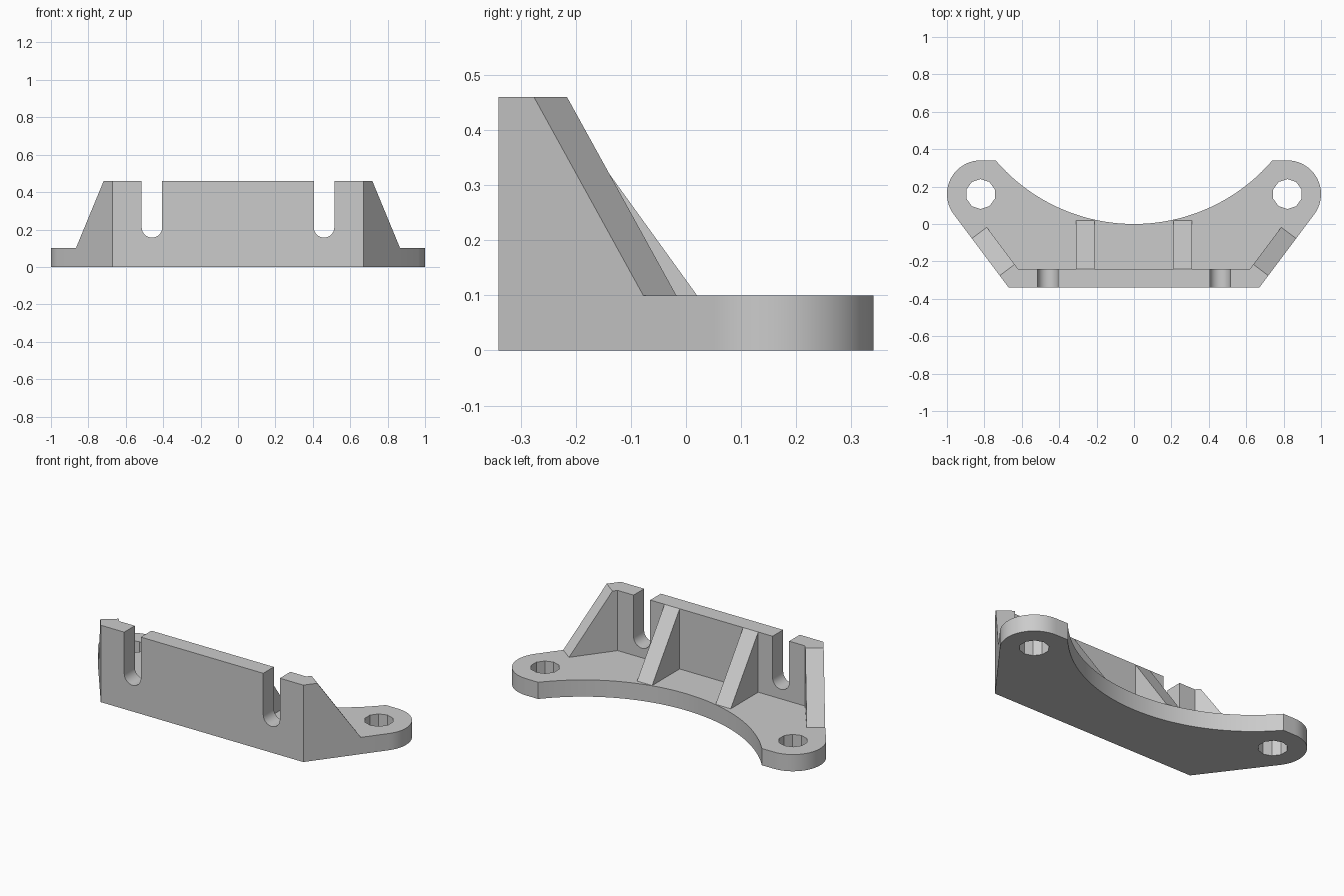
import bpy, bmesh
from math import sin, cos, pi, radians, asin, atan2
from mathutils import Vector

cube = bpy.data.objects.get("Cube")
if cube:
    bpy.data.objects.remove(cube)

grey = bpy.data.materials.new("light grey")
grey.use_nodes = True
COLOUR = (0.6, 0.6, 0.6, 1)
grey.diffuse_color = COLOUR
grey.node_tree.nodes["Principled BSDF"].inputs["Base Color"].default_value = COLOUR


def prism(name, outline, sweep):
    """Extrude a closed outline of 3D points along the sweep vector."""
    bm = bmesh.new()
    face = bm.faces.new([bm.verts.new(p) for p in outline])
    ext = bmesh.ops.extrude_face_region(bm, geom=[face])
    moved = [v for v in ext["geom"] if isinstance(v, bmesh.types.BMVert)]
    bmesh.ops.translate(bm, verts=moved, vec=sweep)
    bmesh.ops.recalc_face_normals(bm, faces=bm.faces)
    mesh = bpy.data.meshes.new(name)
    bm.to_mesh(mesh)
    bm.free()
    mesh.materials.append(grey)
    obj = bpy.data.objects.new(name, mesh)
    bpy.context.collection.objects.link(obj)
    return obj


def arc(cx, cy, r, a0, a1, n):
    return [(cx + r * cos(a0 + (a1 - a0) * i / n),
             cy + r * sin(a0 + (a1 - a0) * i / n)) for i in range(n + 1)]


def combine(target, part, operation):
    mod = target.modifiers.new(part.name, 'BOOLEAN')
    mod.operation, mod.solver, mod.object = operation, 'EXACT', part
    bpy.context.view_layer.objects.active = target
    bpy.ops.object.modifier_apply(modifier=mod.name)
    bpy.data.objects.remove(part)


TOP, PLATE, FRONT, BACK = 0.46, 0.1, -0.34, -0.24
EAR_X, EAR_Y, EAR_R = 0.82, 0.16, 0.18
CORNER = 0.67
BOW_R = 0.975

# Base plate: slanted sides, round ears and a concave back edge
half = [(CORNER, FRONT)] + arc(EAR_X, EAR_Y, EAR_R, atan2(-0.6, 0.8), pi / 2, 20)
sweep_angle = asin(0.74 / BOW_R)
bow = arc(0, BOW_R, BOW_R, -pi / 2 + sweep_angle, -pi / 2 - sweep_angle, 40)
outline = half + bow + [(-x, y) for x, y in reversed(half)]
bracket = prism("mounting_bracket", [(x, y, 0) for x, y in outline], (0, 0, PLATE))

# Upright front wall
wall = prism("front_wall", [(-CORNER, FRONT, 0), (CORNER, FRONT, 0),
                            (CORNER, FRONT, TOP), (-CORNER, FRONT, TOP)],
             (0, BACK - FRONT, 0))
combine(bracket, wall, 'UNION')

for s in (-1, 1):
    # Sloped end gusset along the slanted side
    start = Vector((s * CORNER, FRONT, 0))
    along = Vector((s * 0.6, 0.8, 0))
    inward = Vector((-s * 0.08, 0.06, 0))
    shape = [(0, 0), (0.328, 0), (0.328, PLATE), (0.08, TOP), (0, TOP)]
    gusset = prism("end_gusset", [start + along * t + Vector((0, 0, z)) for t, z in shape],
                   inward)
    combine(bracket, gusset, 'UNION')

    # Triangular rib behind the wall
    x = s * 0.26 - 0.05
    rib = prism("rib", [(x, BACK - 0.02, 0.05), (x, 0, 0.05), (x, 0.02, PLATE),
                        (x, BACK, TOP), (x, BACK - 0.02, TOP)], (0.1, 0, 0))
    combine(bracket, rib, 'UNION')

    # Open slot with a rounded bottom
    profile = arc(s * 0.46, 0.212, 0.055, pi, 2 * pi, 16)
    profile += [(s * 0.46 + 0.055, 0.6), (s * 0.46 - 0.055, 0.6)]
    slot = prism("slot_cutter", [(px, -0.4, pz) for px, pz in profile], (0, 0.2, 0))
    combine(bracket, slot, 'DIFFERENCE')

    # Faceted bolt hole
    ring = arc(s * EAR_X, EAR_Y, 0.08, radians(18), radians(18) + 2 * pi, 10)[:-1]
    hole = prism("hole_cutter", [(px, py, -0.1) for px, py in ring], (0, 0, 0.4))
    combine(bracket, hole, 'DIFFERENCE')

# Smooth the curved edges and keep the rest sharp
bpy.ops.object.select_all(action='DESELECT')
bracket.select_set(True)
bpy.context.view_layer.objects.active = bracket
bpy.ops.object.shade_smooth_by_angle(angle=radians(30))
